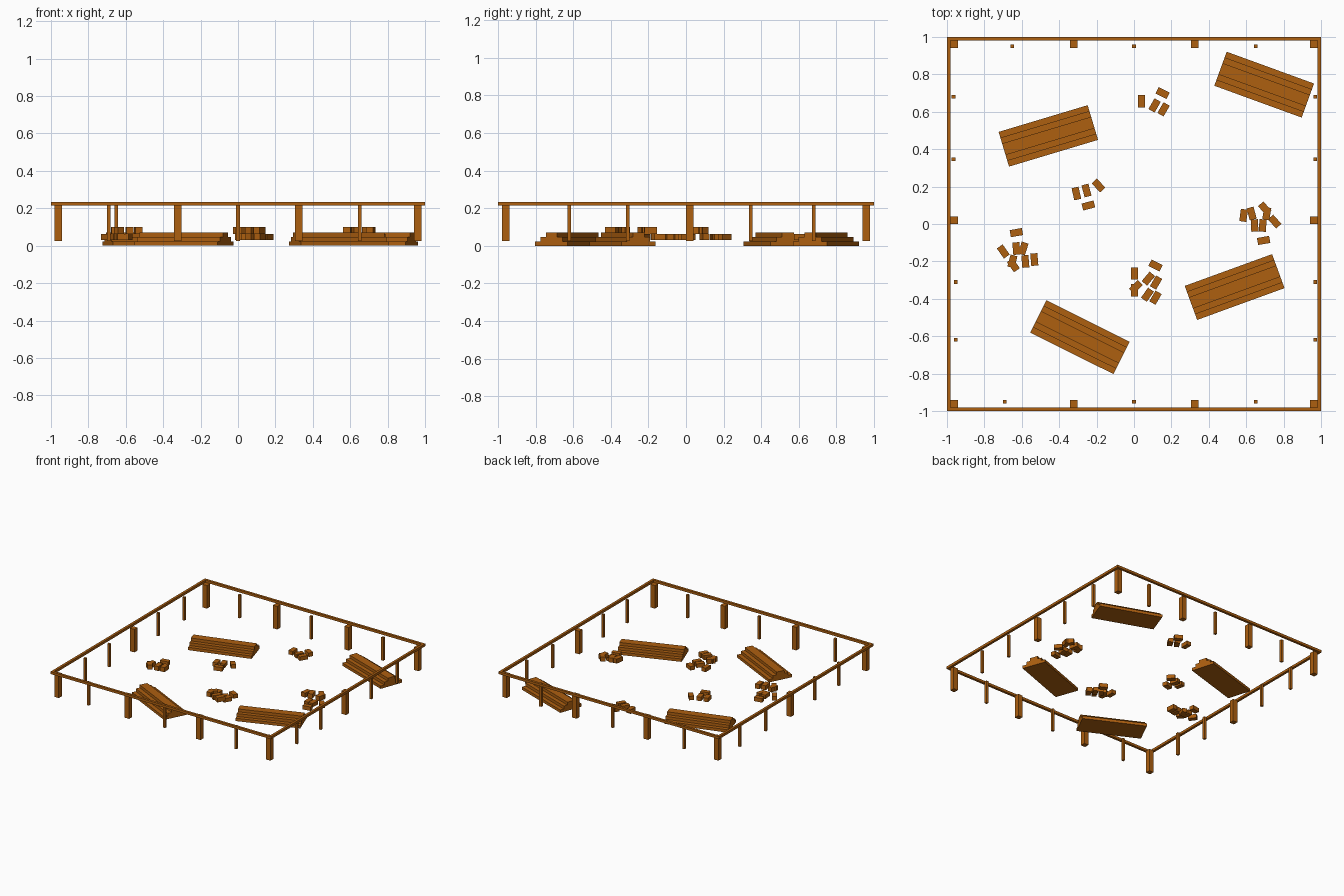
import bpy
from math import radians, cos, sin

mat = bpy.data.materials.new("wood_brown")
mat.diffuse_color = (0.42, 0.115, 0.005, 1)


def box(name, cx, cy, z0, z1, sx, sy, angle=0):
    """Box from z0 to z1, centred at (cx, cy), turned about z by angle degrees."""
    bpy.ops.mesh.primitive_cube_add(size=1, location=(cx, cy, (z0 + z1) / 2),
                                    rotation=(0, 0, radians(angle)))
    o = bpy.context.object
    o.name = name
    o.scale = (sx, sy, z1 - z0)
    o.data.materials.append(mat)
    return o


# Top rails around the yard
for s in (-1, 1):
    box("rail_long", 0, s * 0.99, 0.214, 0.234, 2, 0.02)
    box("rail_side", s * 0.99, 0, 0.214, 0.234, 0.02, 1.96)

# Heavy posts: corners, front/back thirds, side middles
for sy in (-0.96, 0.96):
    for x in (-0.96, -0.322, 0.326, 0.96):
        box("heavy_post", x, sy, 0.025, 0.214, 0.04, 0.04)
for sx in (-0.96, 0.96):
    box("heavy_post", sx, 0.02, 0.025, 0.214, 0.04, 0.04)

# Thin posts between them
for x, y in [(-0.65, 0.95), (0, 0.95), (0.65, 0.95), (-0.69, -0.95), (0, -0.95), (0.65, -0.95),
             (-0.965, 0.68), (-0.965, 0.345), (-0.952, -0.31), (-0.952, -0.62),
             (0.968, 0.68), (0.968, 0.345), (0.968, -0.31), (0.968, -0.62)]:
    box("thin_post", x, y, 0.025, 0.214, 0.019, 0.019)

# Plank stacks: three, two, then one plank
W, H = 0.0645, 0.0235
for cx, cy, ang in [(-0.458, 0.471, 16.7), (0.696, 0.745, -20),
                    (-0.289, -0.605, -26.5), (0.538, -0.337, 20)]:
    for layer, count in enumerate((3, 2, 1)):
        for i in range(count):
            d = (i - (count - 1) / 2) * W
            box("plank", cx - d * sin(radians(ang)), cy + d * cos(radians(ang)),
                layer * H, (layer + 1) * H, 0.497, W, ang)

# Block piles: x, y, angle of long side
LOWER = [(0.04, 0.656, 90), (0.153, 0.70, -27), (0.11, 0.634, 60), (0.158, 0.613, 60),
         (-0.308, 0.163, 103), (-0.254, 0.179, 105), (-0.19, 0.206, -47), (-0.244, 0.099, 15),
         (-0.629, -0.046, 10), (-0.699, -0.147, -55), (-0.629, -0.131, 95), (-0.592, -0.131, 72),
         (0.003, -0.265, 90), (0.115, -0.222, -27), (0.077, -0.292, 50), (0.118, -0.313, 60),
         (0.645, -0.008, 92), (0.688, -0.008, 86), (0.752, 0.013, -48), (0.693, -0.088, 10)]
UPPER = [(-0.65, -0.2, 75), (-0.645, -0.22, -55), (-0.581, -0.2, 95), (-0.533, -0.19, 95),
         (0.003, -0.355, 90), (0.01, -0.335, 45), (0.072, -0.378, 55), (0.115, -0.394, 60),
         (0.586, 0.046, 82), (0.629, 0.056, 105), (0.699, 0.083, -50), (0.71, 0.056, 80)]
for x, y, a in LOWER:
    box("low_block", x, y, 0.03, 0.062, 0.066, 0.038, a)
for x, y, a in UPPER:
    box("high_block", x, y, 0.062, 0.099, 0.066, 0.038, a)
